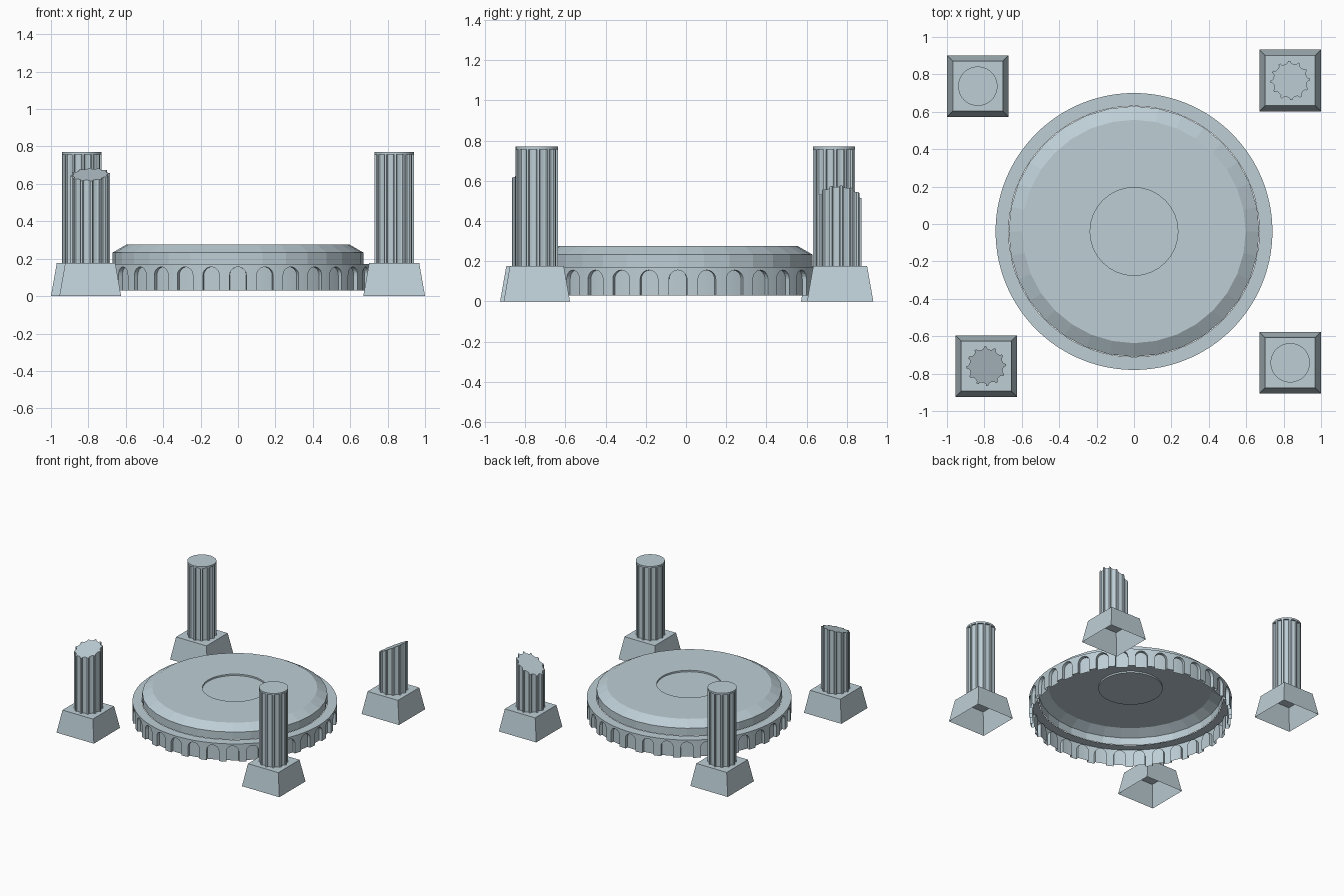
import bpy, bmesh, math
from mathutils import Matrix

if "Cube" in bpy.data.objects:
    bpy.data.objects.remove(bpy.data.objects["Cube"])

stone = bpy.data.materials.new("pale_blue_grey_stone")
stone.diffuse_color = (0.51, 0.62, 0.67, 1)
stone.use_nodes = True
stone.node_tree.nodes["Principled BSDF"].inputs["Base Color"].default_value = stone.diffuse_color


def finish(bm, name, loc, recalc=True):
    bmesh.ops.remove_doubles(bm, verts=bm.verts, dist=0.0002)
    if recalc:
        bmesh.ops.recalc_face_normals(bm, faces=bm.faces)
    me = bpy.data.meshes.new(name)
    bm.to_mesh(me)
    bm.free()
    ob = bpy.data.objects.new(name, me)
    ob.location = loc
    me.materials.append(stone)
    bpy.context.collection.objects.link(ob)
    return ob


CENTRE = (0, -0.04, 0)
R, LEDGE_R, Z0, Z1 = 0.74, 0.67, 0.03, 0.172

# Stage top: open shell with bevelled rim and shallow round recess
profile = [(LEDGE_R, Z1), (LEDGE_R, 0.233), (0.597, 0.275),
           (0.235, 0.275), (0.235, 0.263), (0.0, 0.263)]
N = 32
bm = bmesh.new()
for (r0, h0), (r1, h1) in zip(profile, profile[1:]):
    for i in range(N):
        a, b = 2 * math.pi * i / N, 2 * math.pi * (i + 1) / N
        pts = [(r0, h0, a), (r0, h0, b), (r1, h1, b), (r1, h1, a)]
        if r1 == 0:
            pts.pop()
        bm.faces.new([bm.verts.new((r * math.cos(t), r * math.sin(t), h))
                      for r, h, t in pts])
finish(bm, "stage_top", CENTRE, False)

# Arcade: ring of arched niches, open at the foot, with a flat ledge on top
ARCHES, W, SPRING, DEPTH = 32, 0.045, 0.111, 0.024
half = math.pi * R / ARCHES
arc = [(-W * math.cos(math.pi * k / 10), SPRING + W * math.sin(math.pi * k / 10))
       for k in range(11)]
outline = [(-W, Z0)] + arc + [(W, Z0)]
bm = bmesh.new()
for i in range(ARCHES):
    base = -math.pi / 2 + 2 * math.pi * i / ARCHES

    def quad(*pts):
        bm.faces.new([bm.verts.new((r * math.cos(base + u / R),
                                    r * math.sin(base + u / R), z))
                      for u, z, r in pts])
    # piers either side
    for u0, u1 in ((-half, -W), (W, half)):
        quad((u0, Z0, R), (u1, Z0, R), (u1, SPRING, R), (u0, SPRING, R))
        quad((u0, SPRING, R), (u1, SPRING, R), (u1, Z1, R), (u0, Z1, R))
    # wall above the arch
    for (u0, h0), (u1, h1) in zip(arc, arc[1:]):
        quad((u0, h0, R), (u1, h1, R), (u1, Z1, R), (u0, Z1, R))
    # niche sides
    for (u0, h0), (u1, h1) in zip(outline, outline[1:]):
        quad((u0, h0, R), (u0, h0, R - DEPTH), (u1, h1, R - DEPTH), (u1, h1, R))
    # niche back
    for (u0, h0), (u1, h1) in zip(arc, arc[1:]):
        quad((u0, Z0, R - DEPTH), (u1, Z0, R - DEPTH),
             (u1, h1, R - DEPTH), (u0, h0, R - DEPTH))
    # ledge
    steps = [-half] + [u for u, _ in arc] + [half]
    for u0, u1 in zip(steps, steps[1:]):
        quad((u0, Z1, R), (u1, Z1, R), (u1, Z1, LEDGE_R), (u0, Z1, LEDGE_R))
finish(bm, "arcade_wall", CENTRE, False)


# Pedestal: tapered square block, open underneath
def pedestal(name, x, y):
    bm = bmesh.new()
    lo, hi = [[bm.verts.new((sx * s, sy * s, z))
               for sx, sy in ((-1, -1), (1, -1), (1, 1), (-1, 1))]
              for s, z in ((0.165, 0), (0.134, 0.176))]
    for i in range(4):
        j = (i + 1) % 4
        bm.faces.new((lo[i], lo[j], hi[j], hi[i]))
    bm.faces.new(hi)
    finish(bm, name, (x, y, 0), False)


# Fluted column: whole with a round cap, or broken off along a sloping plane
def column(name, x, y, top, sx=0.0, sy=0.0, cap=True):
    flutes, r = 12, 0.105
    section = [(0.0, r), (0.22, r), (0.27, r - 0.009), (0.42, r - 0.014),
               (0.61, r - 0.015), (0.80, r - 0.014), (0.95, r - 0.009)]
    bm = bmesh.new()
    lo, hi = [], []
    shaft_top = top - 0.014 if cap else top
    for i in range(flutes):
        for t, rad in section:
            a = 2 * math.pi * (i + t) / flutes
            px, py = rad * math.cos(a), rad * math.sin(a)
            lo.append(bm.verts.new((px, py, 0.176)))
            hi.append(bm.verts.new((px, py, shaft_top + sx * px + sy * py)))
    n = len(lo)
    for i in range(n):
        j = (i + 1) % n
        bm.faces.new((lo[i], lo[j], hi[j], hi[i]))
    if cap:
        bmesh.ops.create_cone(bm, cap_ends=True, segments=48, radius1=r, radius2=r,
                              depth=0.014,
                              matrix=Matrix.Translation((0, 0, top - 0.007)))
    else:
        bm.faces.new(hi)
    finish(bm, name, (x, y, 0), False)


for name, x, y, args in (
        ("back_left", -0.835, 0.737, (0.77,)),
        ("front_right", 0.835, -0.742, (0.77,)),
        ("front_left", -0.79, -0.76, (0.65, 0.05, 0.33, False)),
        ("back_right", 0.835, 0.767, (0.52, 0.55, -0.05, False))):
    pedestal(name + "_pedestal", x, y)
    column(name + "_column", x, y, *args)
